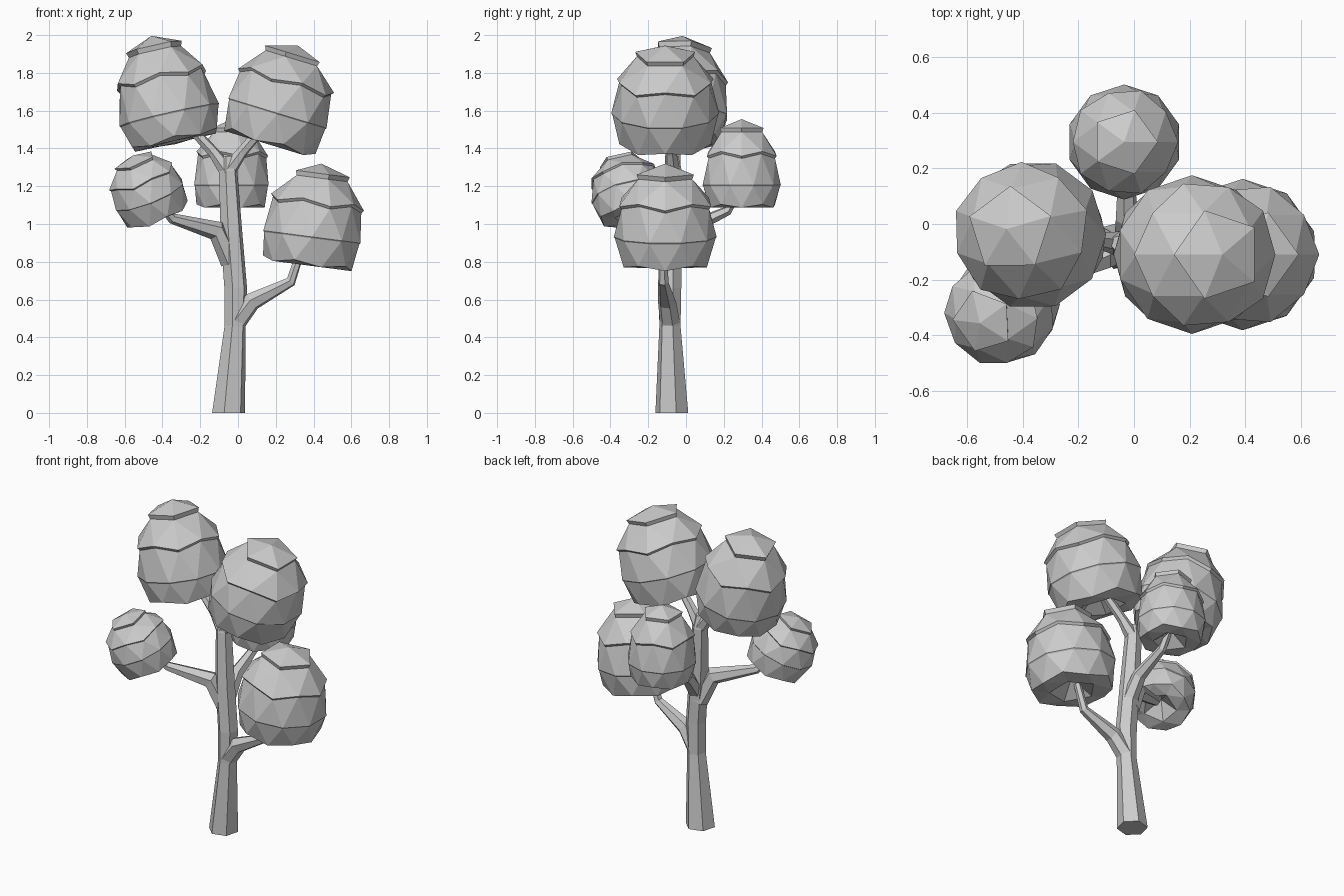
import bpy
import bmesh
from math import radians
from mathutils import Matrix, Vector

old = bpy.data.objects.get("Cube")
if old:
    bpy.data.objects.remove(old, do_unlink=True)

# One plain grey for the whole tree
grey = bpy.data.materials.new("plain_grey")
grey.use_nodes = True
colour = (0.6, 0.6, 0.6, 1)
grey.diffuse_color = colour
grey.node_tree.nodes["Principled BSDF"].inputs["Base Color"].default_value = colour

UP = Vector((0, 0, 1))


def finish(name, bm):
    bmesh.ops.recalc_face_normals(bm, faces=bm.faces[:])
    mesh = bpy.data.meshes.new(name)
    bm.to_mesh(mesh)
    bm.free()
    mesh.materials.append(grey)
    obj = bpy.data.objects.new(name, mesh)
    bpy.context.collection.objects.link(obj)
    return obj


def limb(name, path, sides=6):
    """Tapered faceted tube through (x, y, z, radius) points."""
    bm = bmesh.new()
    pts = [Vector(p[:3]) for p in path]
    spin = Matrix.Rotation(radians(-15), 3, 'Z')
    rings = []
    for i, p in enumerate(pts):
        along = pts[min(i + 1, len(pts) - 1)] - pts[max(i - 1, 0)]
        if name == "trunk" and i == 0:
            along = UP
        turn = UP.rotation_difference(along.normalized())
        made = bmesh.ops.create_circle(bm, segments=sides, radius=path[i][3])["verts"]
        for v in made:
            v.co = p + turn @ (spin @ v.co)
        rings.append(made)
    for low, high in zip(rings, rings[1:]):
        for k in range(sides):
            n = (k + 1) % sides
            bm.faces.new((low[k], low[n], high[n], high[k]))
    bm.faces.new(rings[0])
    bm.faces.new(rings[-1])
    return finish(name, bm)


def crown(name, centre, radius, axis, top, bottom, spin=0):
    """Faceted ball with overlapping tiers and a hollow underside."""
    bm = bmesh.new()
    bmesh.ops.create_icosphere(bm, subdivisions=2, radius=1)
    # Tucked-in lower rim around a hollow
    for v in bm.verts:
        if v.co.z < -0.95:
            v.co.z = -0.2
        elif v.co.z < -0.7:
            v.co.z = -1.05 * bottom
        elif v.co.z < -0.2:
            v.co.x *= 1.02
            v.co.y *= 1.02
            v.co.z *= bottom / 0.5
    # Raise each tier from the cap down, leaving a lip under it
    for level, spread, lift in ((0.8, 1.06, 0.07), (0.5, 1.05, 0.04), (0, 1.02, 0.02)):
        tier = [f for f in bm.faces if f.calc_center_median().z > level]
        new = bmesh.ops.extrude_face_region(bm, geom=tier)["geom"]
        left_over = [f for f in tier if f.is_valid]
        if left_over:
            bmesh.ops.delete(bm, geom=left_over, context='FACES')
        for v in new:
            if isinstance(v, bmesh.types.BMVert):
                v.co.x *= spread
                v.co.y *= spread
                v.co.z += lift
    # Stretch the upper half, then spin and lean the crown along its axis
    turn = UP.rotation_difference(Vector(axis).normalized()).to_matrix()
    turn = turn @ Matrix.Rotation(radians(spin), 3, 'Z')
    for v in bm.verts:
        if v.co.z > 0:
            v.co.z *= top / 1.13
        v.co = Vector(centre) + turn @ (v.co * radius)
    return finish(name, bm)


# Trunk and branches
limb("trunk", [(-0.05, -0.075, 0, 0.09), (-0.015, -0.085, 0.46, 0.058),
               (-0.012, -0.085, 0.66, 0.062), (-0.035, -0.08, 0.95, 0.06),
               (-0.052, -0.07, 1.28, 0.05), (-0.055, -0.07, 1.36, 0.03)])
limb("upper_right_branch", [(-0.05, -0.07, 1.27, 0.045), (-0.13, -0.06, 1.38, 0.03),
                            (-0.26, -0.05, 1.52, 0.026)])
limb("upper_left_branch", [(-0.06, -0.07, 1.27, 0.045), (0.02, -0.08, 1.38, 0.03),
                           (0.14, -0.1, 1.52, 0.026)])
limb("lower_left_branch", [(-0.01, -0.085, 0.48, 0.055), (0.075, -0.1, 0.59, 0.05),
                           (0.28, -0.12, 0.695, 0.028), (0.33, -0.12, 0.85, 0.022)])
limb("lower_right_branch", [(-0.04, -0.08, 0.8, 0.055), (-0.115, -0.115, 0.965, 0.054),
                            (-0.35, -0.22, 1.03, 0.028), (-0.42, -0.27, 1.12, 0.022)])
limb("back_branch", [(-0.025, -0.075, 0.85, 0.05), (-0.025, 0.02, 0.98, 0.042),
                     (-0.03, 0.22, 1.07, 0.026), (-0.035, 0.28, 1.18, 0.022)])

# Leaf crowns: centre, radius, lean, upper height, lower height, spin
crown("upper_right_crown", (-0.362, -0.04, 1.57), 0.265, (-0.22, 0.05, 0.97), 1.65, 0.5, 18)
crown("upper_left_crown", (0.207, -0.11, 1.58), 0.28, (0.29, 0, 0.95), 1.36, 0.56, 36)
crown("lower_left_crown", (0.39, -0.11, 0.925), 0.267, (0.13, 0, 1), 1.49, 0.52)
crown("lower_right_crown", (-0.47, -0.305, 1.15), 0.196, (-0.36, -0.22, 0.9), 1.2, 0.58, 36)
crown("back_crown", (-0.035, 0.295, 1.2), 0.203, (0, 0, 1), 1.75, 0.53)
